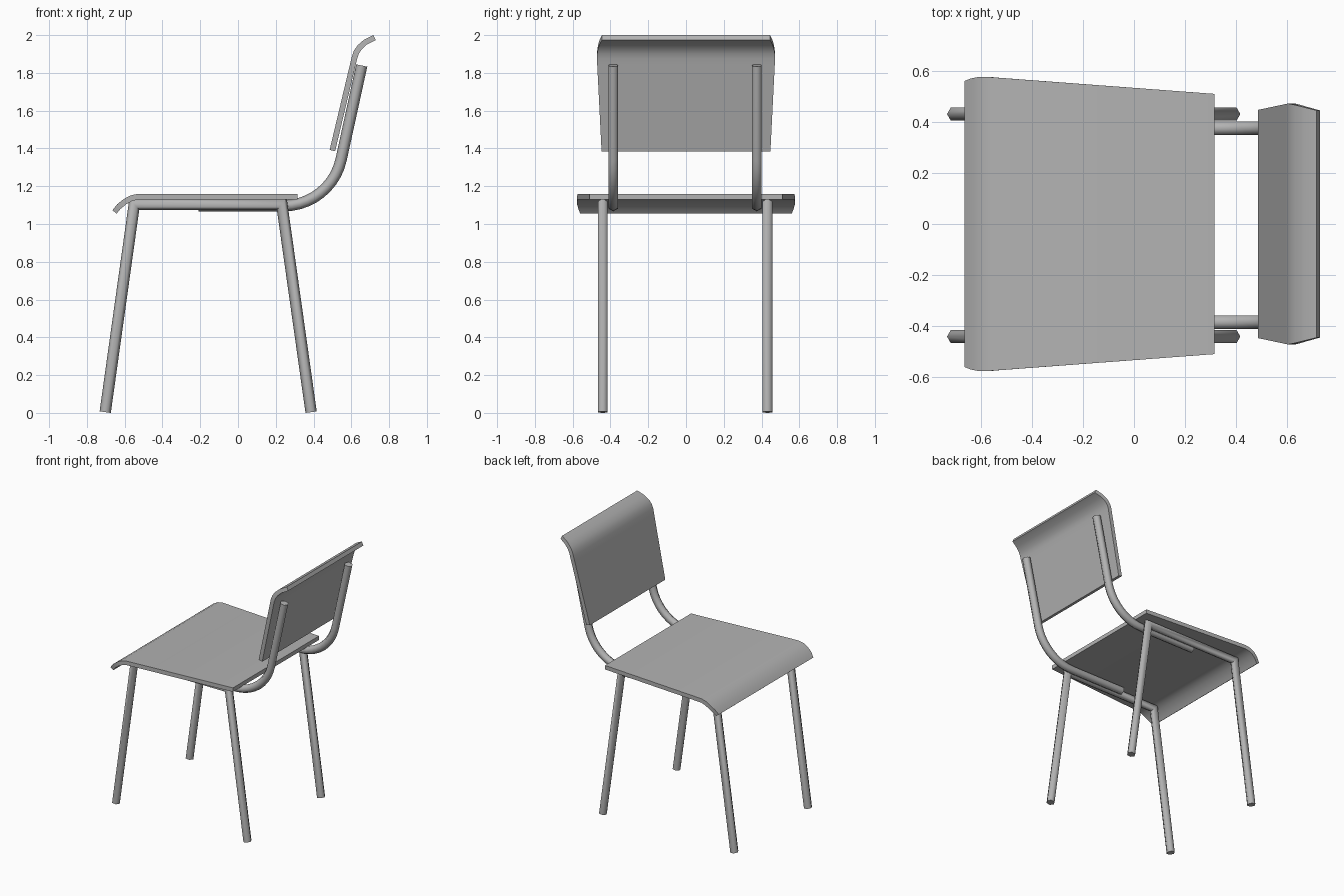
import bpy, bmesh, math
from mathutils import Vector

if "Cube" in bpy.data.objects:
    bpy.data.objects.remove(bpy.data.objects["Cube"])

grey = bpy.data.materials.new("dark_grey")
grey.diffuse_color = (0.45, 0.45, 0.45, 1)
grey.use_nodes = True
grey.node_tree.nodes["Principled BSDF"].inputs["Base Color"].default_value = grey.diffuse_color


def finish(name, bm, angle):
    bmesh.ops.recalc_face_normals(bm, faces=bm.faces)
    mesh = bpy.data.meshes.new(name)
    bm.to_mesh(mesh)
    bm.free()
    mesh.materials.append(grey)
    ob = bpy.data.objects.new(name, mesh)
    bpy.context.collection.objects.link(ob)
    bpy.ops.object.select_all(action='DESELECT')
    ob.select_set(True)
    bpy.context.view_layer.objects.active = ob
    bpy.ops.object.shade_smooth_by_angle(angle=math.radians(angle))
    return ob


def skin(bm, rings):
    # join successive rings of points and cap both ends
    rings = [[bm.verts.new(p) for p in ring] for ring in rings]
    n = len(rings[0])
    for a, b in zip(rings, rings[1:]):
        for i in range(n):
            j = (i + 1) % n
            bm.faces.new((a[i], a[j], b[j], b[i]))
    bm.faces.new(rings[0])
    bm.faces.new(rings[-1])


def tube_pair(name, path, y, r=0.03, sides=6):
    # mitred tube along an xz path, mirrored to the other side
    pts = [Vector(p) for p in path]
    dirs = [(b - a).normalized() for a, b in zip(pts, pts[1:])]
    rings = []
    for k, p in enumerate(pts):
        d0, d1 = dirs[max(k - 1, 0)], dirs[min(k, len(dirs) - 1)]
        t = (d0 + d1).normalized()
        normal = Vector((-t.y, t.x)) / t.dot(d0)
        ring = []
        for i in range(sides):
            a = 2 * math.pi * i / sides
            q = p + normal * (r * math.cos(a))
            ring.append((q.x, y + r * math.sin(a), q.y))
        rings.append(ring)
    bm = bmesh.new()
    skin(bm, rings)
    ob = finish(name, bm, 65)
    mod = ob.modifiers.new("Mirror", 'MIRROR')
    mod.use_axis = (False, True, False)
    ob.location.y = -0.005
    return ob


def panel(name, rows):
    # bent sheet: each row is outer x, z, inner x, z and half width
    bm = bmesh.new()
    skin(bm, [[(x0, -w, z0), (x0, w, z0), (x1, w, z1), (x1, -w, z1)]
              for x0, z0, x1, z1, w in rows])
    return finish(name, bm, 35)


# Seat with rolled front edge
panel("seat", [
    (-0.665, 1.073, -0.643, 1.055, 0.560),
    (-0.640, 1.104, -0.622, 1.080, 0.570),
    (-0.605, 1.132, -0.590, 1.106, 0.577),
    (-0.570, 1.151, -0.560, 1.122, 0.576),
    (-0.530, 1.160, -0.527, 1.130, 0.573),
    (0.315, 1.160, 0.315, 1.130, 0.510)])

# Backrest with rolled top edge
panel("backrest", [
    (0.485, 1.392, 0.514, 1.385, 0.447),
    (0.594, 1.850, 0.623, 1.843, 0.470),
    (0.603, 1.887, 0.631, 1.876, 0.472),
    (0.614, 1.918, 0.640, 1.902, 0.470),
    (0.633, 1.946, 0.655, 1.925, 0.466),
    (0.665, 1.974, 0.682, 1.950, 0.458),
    (0.716, 2.000, 0.729, 1.974, 0.445)])

# Leg frames: front leg, seat rail and back leg in one bent tube
tube_pair("leg_frame", [(-0.703, 0.004), (-0.549, 1.105),
                        (0.232, 1.105), (0.387, 0.004)], 0.436)

# Back supports: straight under the seat, bent up behind the backrest
R, bend = 0.31, math.radians(77.6)
arc = [(0.243 + R * math.sin(bend * i / 10), 1.097 + R * (1 - math.cos(bend * i / 10)))
       for i in range(11)]
tube_pair("back_support", [(-0.21, 1.097)] + arc + [(0.655, 1.839)], 0.38)
